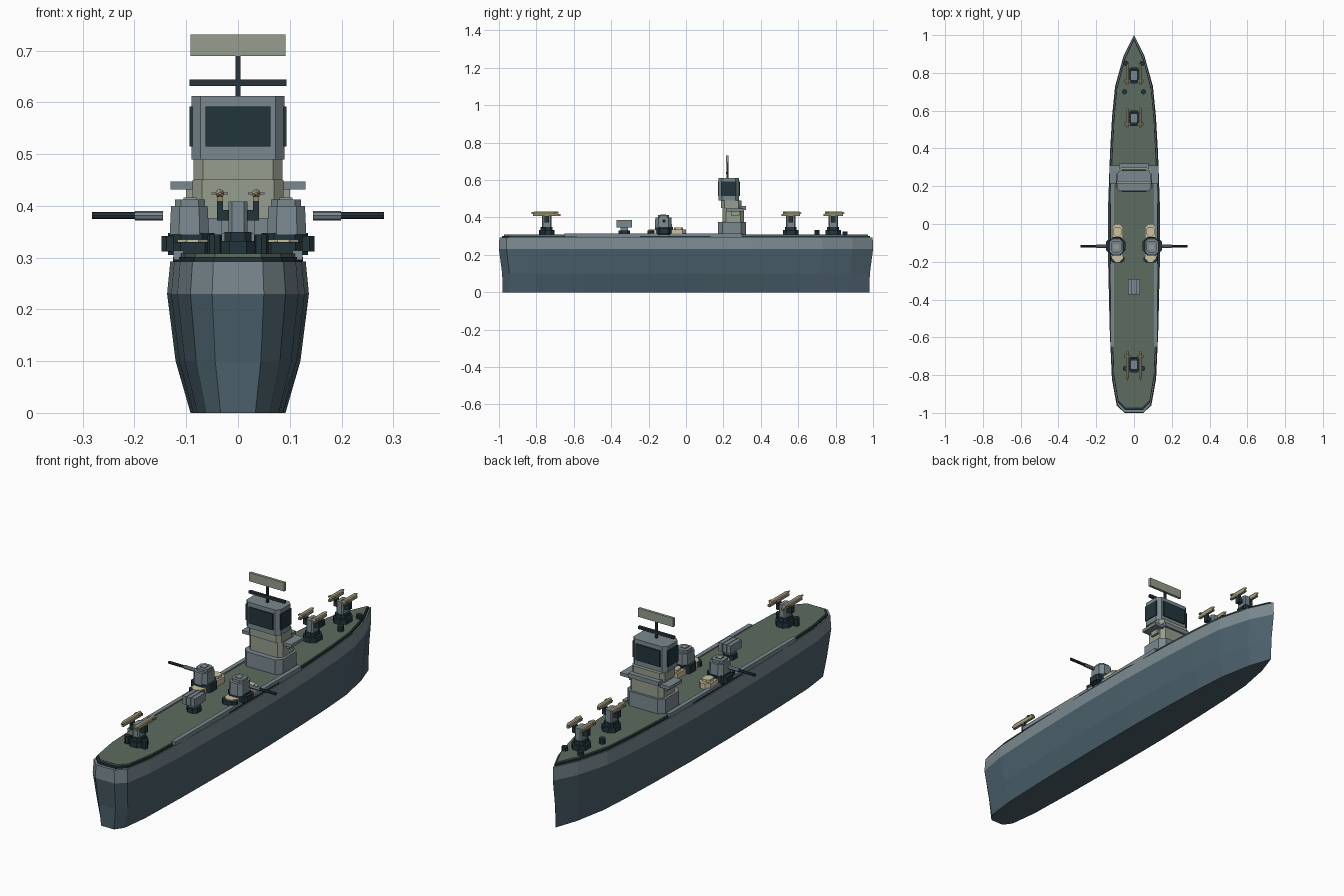
import bpy, bmesh, math
from mathutils import Matrix

if "Cube" in bpy.data.objects:
    bpy.data.objects.remove(bpy.data.objects["Cube"])


def material(name, *rgb):
    m = bpy.data.materials.new(name)
    col = [(c / 255 / 12.92 if c < 11 else ((c / 255 + 0.055) / 1.055) ** 2.4) for c in rgb] + [1]
    m.diffuse_color = col
    m.use_nodes = True
    for n in m.node_tree.nodes:
        if n.type == 'BSDF_PRINCIPLED':
            n.inputs["Base Color"].default_value = col
    return m


LOWER = material("hull blue grey", 76, 97, 108)
GREY = material("light grey", 122, 137, 143)
DECK = material("deck green", 93, 107, 95)
DARK = material("dark teal", 34, 53, 59)
KHAKI = material("khaki grey", 150, 157, 141)
BEIGE = material("beige", 203, 194, 160)
BLACK = material("gun metal", 41, 52, 56)
BROWN = material("rail brown", 150, 140, 108)


def finish(name, bm, *mats):
    bmesh.ops.recalc_face_normals(bm, faces=bm.faces)
    me = bpy.data.meshes.new(name)
    bm.to_mesh(me)
    bm.free()
    for m in mats:
        me.materials.append(m)
    ob = bpy.data.objects.new(name, me)
    bpy.context.collection.objects.link(ob)
    return ob


def loft(name, rings, *mats, rule=None):
    """Skin a stack of equal-length rings and cap both ends."""
    bm = bmesh.new()
    vs = [[bm.verts.new(p) for p in r] for r in rings]
    n = len(vs[0])
    for k, (a, b) in enumerate(zip(vs, vs[1:])):
        for i in range(n):
            j = (i + 1) % n
            f = bm.faces.new((a[i], a[j], b[j], b[i]))
            f.material_index = rule(k) if rule else 0
    bm.faces.new(vs[0])
    top = bm.faces.new(vs[-1])
    top.material_index = len(mats) - 1
    return finish(name, bm, *mats)


def block(name, mat, x, y, z, c=0.0, top=1.0):
    """Box given by (min, max) ranges, with cut corners c and a tapered top."""
    cx, cy = sum(x) / 2, sum(y) / 2
    hx, hy = (x[1] - x[0]) / 2, (y[1] - y[0]) / 2

    def ring(s, h):
        pts = []
        for sx, sy in ((1, 1), (-1, 1), (-1, -1), (1, -1)):
            if c:
                two = [(sx * hx, sy * (hy - c)), (sx * (hx - c), sy * hy)]
                pts += two if sx * sy > 0 else two[::-1]
            else:
                pts.append((sx * hx, sy * hy))
        return [(cx + px * s, cy + py * s, h) for px, py in pts]
    return loft(name, [ring(1, z[0]), ring(top, z[1])], mat)


def rod(name, mat, centre, r, length, axis='Z', sides=8, r2=None):
    bm = bmesh.new()
    rot = {'X': Matrix.Rotation(math.pi / 2, 4, 'Y'),
           'Y': Matrix.Rotation(-math.pi / 2, 4, 'X'), 'Z': Matrix()}[axis]
    bmesh.ops.create_cone(bm, cap_ends=True, segments=sides, radius1=r,
                          radius2=r if r2 is None else r2, depth=length,
                          matrix=Matrix.Translation(centre) @ rot)
    return finish(name, bm, mat)


# Hull outline from stern to bow, as (half width, y)
HALF = [(0.05, -1), (0.092, -0.96), (0.117, -0.82), (0.129, -0.55), (0.137, -0.2),
        (0.137, 0.1), (0.127, 0.38), (0.116, 0.57), (0.1, 0.73), (0.055, 0.89)]
OUTLINE = HALF + [(0, 1)] + [(-x, y) for x, y in reversed(HALF)]


def outline(z, sx, sy):
    return [(x * sx, y * sy, z) for x, y in OUTLINE]


loft("hull", [outline(0, 0.67, 0.98), outline(0.1, 0.88, 0.983), outline(0.23, 1, 1),
              outline(0.293, 0.955, 0.998)], LOWER, GREY, rule=lambda k: int(k == 2))
loft("deck_edge", [outline(0.293, 0.92, 0.985), outline(0.301, 0.92, 0.985)], DARK)
loft("deck", [outline(0.293, 0.89, 0.972), outline(0.308, 0.89, 0.972)], DECK)

for s, side in ((1, "left"), (-1, "right")):
    def mx(a, b):
        return (min(s * a, s * b), max(s * a, s * b))

    # Side walkway strip
    block(side + "_walkway", GREY, mx(0.105, 0.125), (-0.65, 0.3), (0.295, 0.314))

    # Gun turret and its mount
    block(side + "_gun_platform", BEIGE, mx(0.058, 0.117), (-0.2, 0.0), (0.305, 0.335), 0.018)
    block(side + "_gun_ring", DARK, mx(0.045, 0.135), (-0.165, -0.07), (0.305, 0.348), 0.025)
    block(side + "_gun_fore_guard", DARK, mx(0.05, 0.125), (-0.205, -0.165), (0.305, 0.33), 0.014)
    block(side + "_gun_aft_rest", BEIGE, mx(0.066, 0.108), (-0.065, -0.015), (0.33, 0.347), 0.01)
    block(side + "_gun_outer_guard", DARK, mx(0.115, 0.148), (-0.15, -0.085), (0.312, 0.342), 0.01)
    block(side + "_gun_house", GREY, mx(0.056, 0.132), (-0.167, -0.075), (0.345, 0.4), 0.018, 0.93)
    block(side + "_gun_roof", GREY, mx(0.064, 0.122), (-0.15, -0.09), (0.4, 0.412), 0.012)
    block(side + "_gun_hatch", KHAKI, mx(0.08, 0.105), (-0.135, -0.108), (0.411, 0.416))
    rod(side + "_gun_sleeve", GREY, (s * 0.172, -0.117, 0.381), 0.009, 0.055, 'X')
    rod(side + "_gun_barrel", BLACK, (s * 0.24, -0.117, 0.381), 0.0068, 0.084, 'X')

    # Bridge wing and side window
    block(side + "_bridge_wing", GREY, mx(0.08, 0.13), (0.215, 0.31), (0.432, 0.447))
    block(side + "_wing_support", KHAKI, mx(0.08, 0.1), (0.24, 0.285), (0.41, 0.432))
    block(side + "_bridge_window", DARK, mx(0.088, 0.0935), (0.19, 0.268), (0.515, 0.592))

    # Deck bollards
    rod(side + "_bow_bollard", DARK, (s * 0.05, 0.7, 0.32), 0.014, 0.026)
    rod(side + "_stern_bollard", DARK, (s * 0.045, -0.765, 0.325), 0.014, 0.04)
    rod(side + "_fore_bollard", DARK, (s * 0.042, 0.85, 0.315), 0.014, 0.022)

# Bridge tower
block("bridge_base", GREY, (-0.1, 0.1), (0.17, 0.32), (0.305, 0.377), 0.025)
block("bridge_trunk", KHAKI, (-0.088, 0.088), (0.195, 0.31), (0.377, 0.45), 0.018)
block("bridge_neck", KHAKI, (-0.086, 0.086), (0.187, 0.298), (0.45, 0.49), 0.018)
block("bridge_shelf", GREY, (-0.08, 0.08), (0.29, 0.32), (0.44, 0.46))
block("bridge_cabin", GREY, (-0.09, 0.09), (0.175, 0.283), (0.49, 0.612), 0.018)
for name, y in (("front", (0.17, 0.177)), ("back", (0.281, 0.288))):
    block(name + "_bridge_window", DARK, (-0.063, 0.063), y, (0.515, 0.592))

# Mast, yard and radar
block("mast", BLACK, (-0.005, 0.005), (0.216, 0.226), (0.612, 0.7))
block("mast_yard", BLACK, (-0.094, 0.094), (0.214, 0.228), (0.632, 0.644))
block("radar_panel", KHAKI, (-0.092, 0.092), (0.215, 0.228), (0.69, 0.731))

# Midship box launcher with three cells
block("box_launcher_base", DARK, (-0.028, 0.028), (-0.36, -0.3), (0.305, 0.33), 0.015)
block("box_launcher_post", GREY, (-0.018, 0.018), (-0.35, -0.31), (0.33, 0.352))
block("box_launcher_core", DARK, (-0.028, 0.028), (-0.367, -0.295), (0.35, 0.38))
for i in (-1, 0, 1):
    block("launcher_cell", GREY, (i * 0.022 - 0.0095, i * 0.022 + 0.0095),
          (-0.372, -0.29), (0.347, 0.386))


def missile_launcher(name, y, half, reach):
    """Pedestal with two rails, each carrying a missile."""
    block(name + "_base", DARK, (-0.036, 0.036), (y - 0.042, y + 0.042), (0.305, 0.332), 0.02)
    block(name + "_collar", DARK, (-0.026, 0.026), (y - 0.032, y + 0.032), (0.332, 0.35), 0.012)
    block(name + "_post", GREY, (-0.018, 0.018), (y - 0.026, y + 0.026), (0.345, 0.408), 0.006)
    block(name + "_arm", DARK, (-0.033, 0.033), (y - 0.012, y + 0.012), (0.372, 0.392))
    for s in (-1, 1):
        x = s * 0.035
        block(name + "_rail", BROWN, (x - 0.006, x + 0.006), (y - half, y + half), (0.408, 0.418))
        block(name + "_rail_bracket", DARK, (x - 0.006, x + 0.006), (y - 0.012, y + 0.012), (0.372, 0.41))
        rod(name + "_missile", BEIGE, (x, y, 0.424), 0.0085, half * 1.7, 'Y')
        rod(name + "_missile_nose", BEIGE, (x, y + reach * half, 0.424), 0.0085, half * 0.3, 'Y',
            r2=0.002) if reach > 0 else rod(name + "_missile_nose", BEIGE, (x, y - half, 0.424),
                                            0.002, half * 0.3, 'Y', r2=0.0085)
        block(name + "_missile_fin", BROWN, (x - 0.016, x + 0.016),
              (y - reach * half * 0.6 - 0.008, y - reach * half * 0.6 + 0.008), (0.422, 0.426))


missile_launcher("stern_launcher", -0.745, 0.073, -1)
missile_launcher("mid_launcher", 0.56, 0.05, 1)
missile_launcher("bow_launcher", 0.787, 0.052, 1)
